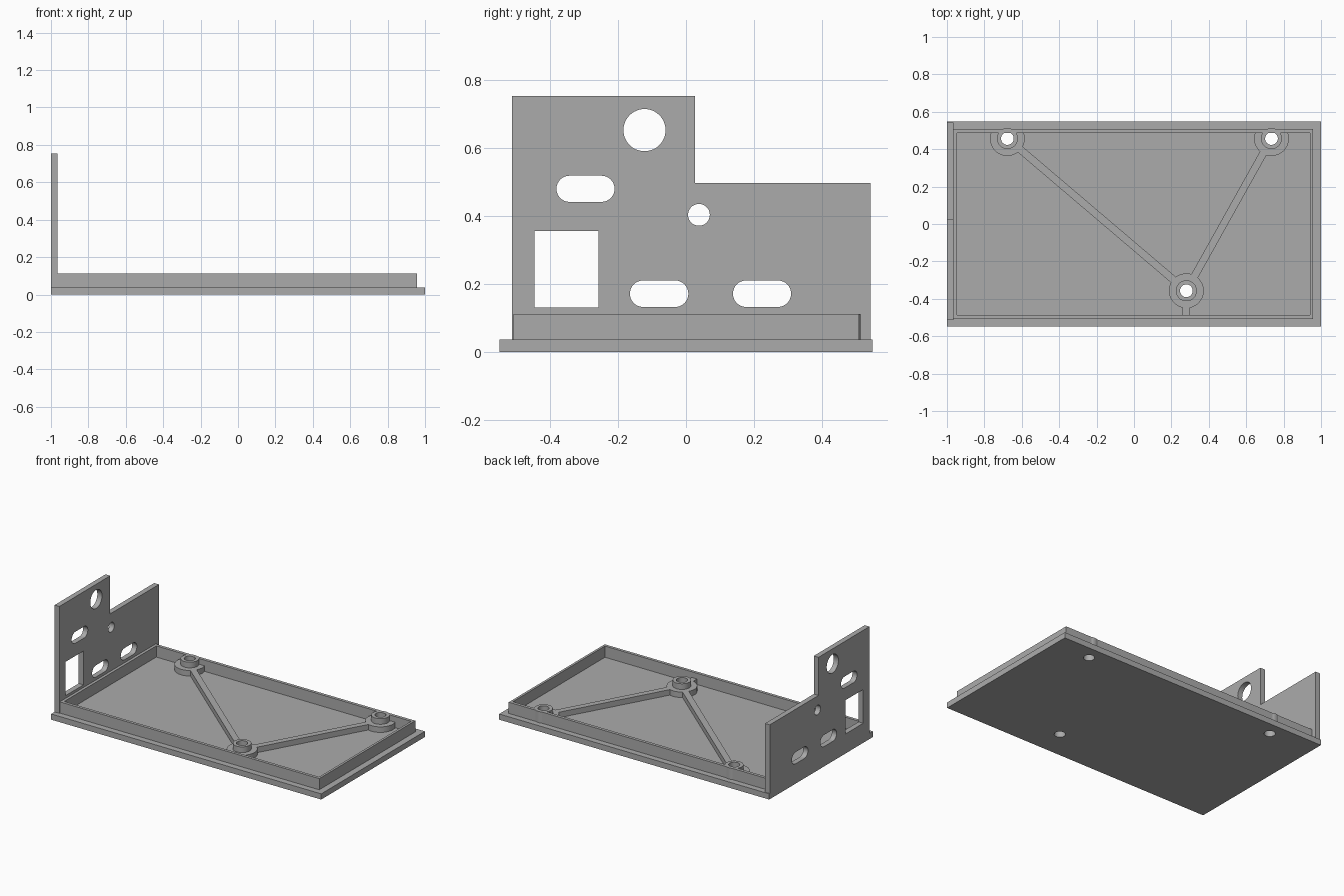
import bpy, bmesh, math
from mathutils import Matrix, Vector

cube = bpy.data.objects.get("Cube")
if cube:
    bpy.data.objects.remove(cube, do_unlink=True)

GREY = (0.41, 0.41, 0.41, 1)
mat = bpy.data.materials.new("mid grey plastic")
mat.use_nodes = True
mat.diffuse_color = GREY
bsdf = mat.node_tree.nodes["Principled BSDF"]
bsdf.inputs["Base Color"].default_value = GREY
bsdf.inputs["Roughness"].default_value = 0.6

FLOOR, RIM_TOP, RIB_TOP = 0.038, 0.113, 0.075
HOLE_R, POST_R, RING_R = 0.034, 0.056, 0.093
BACK_LIMIT = 0.49
PANEL_X = (-1.0, -0.965)


def rect(x0, x1, y0, y1):
    return [(x0, y0), (x1, y0), (x1, y1), (x0, y1)]


def circle(cx, cy, r, n=48):
    return [(cx + r * math.cos(2 * math.pi * i / n),
             cy + r * math.sin(2 * math.pi * i / n)) for i in range(n)]


def slot(x0, x1, y0, y1, n=16):
    r, cy = (y1 - y0) / 2, (y0 + y1) / 2
    pts = []
    for cx, start in ((x1 - r, -math.pi / 2), (x0 + r, math.pi / 2)):
        for i in range(n + 1):
            a = start + math.pi * i / n
            pts.append((cx + r * math.cos(a), cy + r * math.sin(a)))
    return pts


def plate(name, outlines, lo, hi, frame=Matrix.Identity(4)):
    """Extrude a filled profile; outlines after the first become holes."""
    curve = bpy.data.curves.new(name, 'CURVE')
    curve.dimensions, curve.fill_mode = '2D', 'BOTH'
    curve.extrude = (hi - lo) / 2
    for pts in outlines:
        spline = curve.splines.new('POLY')
        spline.points.add(len(pts) - 1)
        for p, (x, y) in zip(spline.points, pts):
            p.co = (x, y, 0, 1)
        spline.use_cyclic_u = True
    temp = bpy.data.objects.new(name + " profile", curve)
    bpy.context.collection.objects.link(temp)
    bpy.context.view_layer.update()
    deps = bpy.context.evaluated_depsgraph_get()
    mesh = bpy.data.meshes.new_from_object(temp.evaluated_get(deps))
    bpy.data.objects.remove(temp, do_unlink=True)

    # Weld the caps to the walls
    bm = bmesh.new()
    bm.from_mesh(mesh)
    bmesh.ops.remove_doubles(bm, verts=bm.verts, dist=1e-5)
    bmesh.ops.transform(bm, verts=bm.verts,
                        matrix=frame @ Matrix.Translation((0, 0, (lo + hi) / 2)))
    bmesh.ops.recalc_face_normals(bm, faces=bm.faces)
    bm.to_mesh(mesh)
    bm.free()
    mesh.materials.clear()
    mesh.materials.append(mat)
    obj = bpy.data.objects.new(name, mesh)
    bpy.context.collection.objects.link(obj)
    bpy.ops.object.select_all(action='DESELECT')
    obj.select_set(True)
    bpy.context.view_layer.objects.active = obj
    bpy.ops.object.shade_smooth_by_angle(angle=math.radians(30))
    return obj


posts = {"back_right": Vector((-0.677, 0.457)),
         "back_left": Vector((0.735, 0.457)),
         "front": Vector((0.28, -0.357))}

# Base with screw holes
plate("base", [rect(-1, 1, -0.548, 0.548)]
      + [circle(p.x, p.y, HOLE_R) for p in posts.values()], 0, FLOOR)

# Raised rim
plate("rim", [rect(PANEL_X[1], 0.957, -0.507, 0.508),
              rect(-0.946, 0.941, -0.487, 0.487)], FLOOR, RIM_TOP)

# Screw posts, each with a low collar that stops at the back rim
for name, p in posts.items():
    hole = circle(p.x, p.y, HOLE_R)
    collar = [(x, min(y, BACK_LIMIT)) for x, y in circle(p.x, p.y, RING_R)]
    inner = [(x, min(y, BACK_LIMIT - 0.004)) for x, y in hole]
    plate(name + "_collar", [collar, inner], FLOOR, RIB_TOP)
    plate(name + "_post", [circle(p.x, p.y, POST_R), hole], FLOOR, RIM_TOP)


# Stiffening ribs
def rib(name, a, b, width=0.04):
    d = (b - a).normalized()
    n = Vector((-d.y, d.x)) * width / 2
    plate(name, [[tuple(v) for v in (a - n, b - n, b + n, a + n)]], FLOOR, RIB_TOP)


front = posts["front"]
for name in ("back_right", "back_left"):
    d = (posts[name] - front).normalized() * (RING_R - 0.004)
    rib(name + "_rib", front + d, posts[name] - d)
rib("front_rib", Vector((front.x, front.y - RING_R + 0.004)), Vector((front.x, -0.49)))

# Upright connector panel: profile drawn in y and z, thickness along x
outline = [(-0.512, FLOOR), (0.542, FLOOR), (0.542, 0.498),
           (0.027, 0.498), (0.027, 0.753), (-0.512, 0.753)]
cutouts = [circle(-0.122, 0.653, 0.062),
           circle(0.038, 0.404, 0.032),
           rect(-0.446, -0.257, 0.131, 0.357),
           slot(-0.381, -0.21, 0.442, 0.519),
           slot(-0.165, 0.007, 0.133, 0.211),
           slot(0.138, 0.309, 0.133, 0.211)]
upright = Matrix(((0, 0, 1, 0), (1, 0, 0, 0), (0, 1, 0, 0), (0, 0, 0, 1)))
plate("connector_panel", [outline] + cutouts, *PANEL_X, frame=upright)
